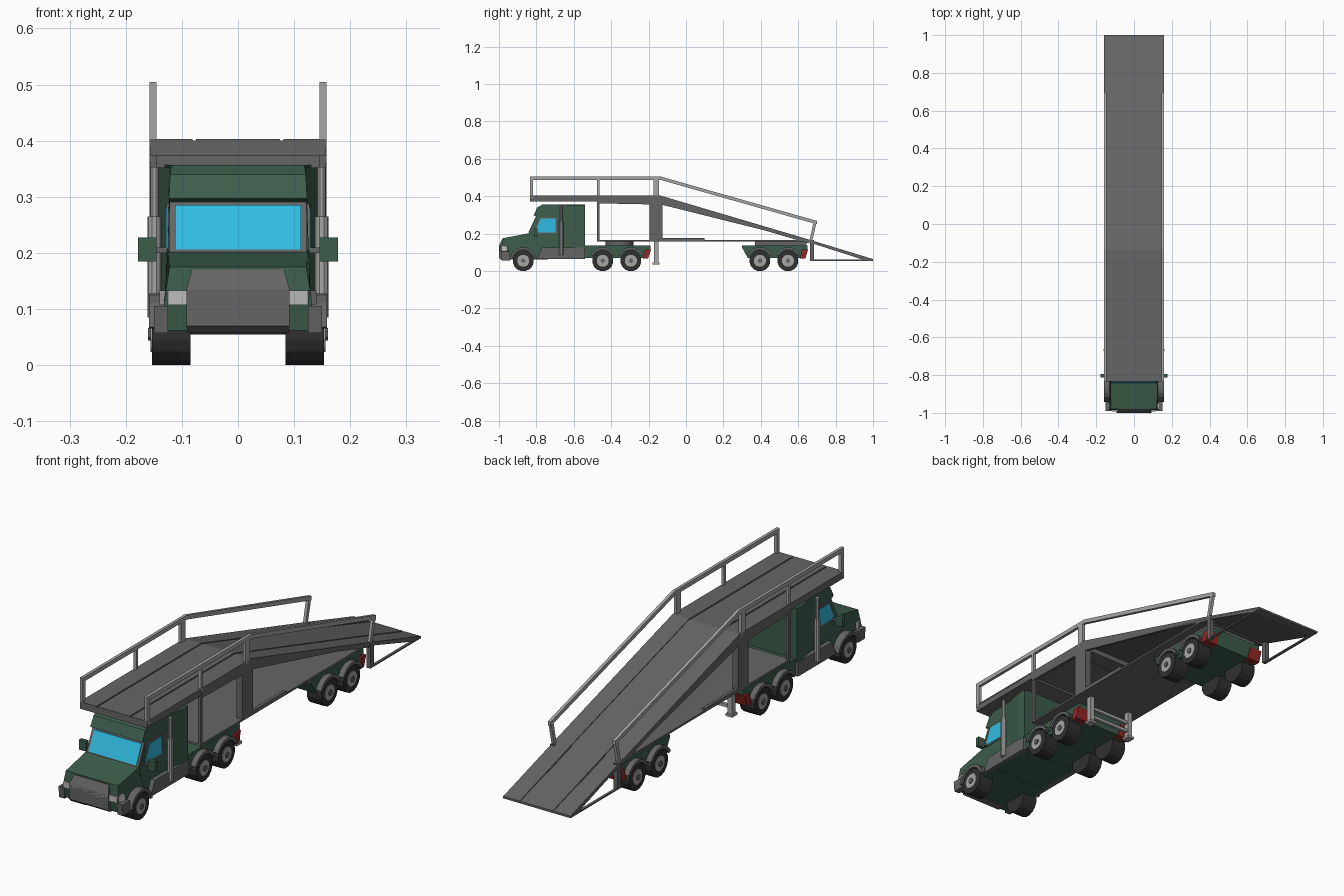
import bpy, bmesh, math

if "Cube" in bpy.data.objects:
    bpy.data.objects.remove(bpy.data.objects["Cube"])


def material(name, r, g, b):
    m = bpy.data.materials.new(name)
    m.diffuse_color = (r, g, b, 1)
    m.use_nodes = True
    m.node_tree.nodes["Principled BSDF"].inputs["Base Color"].default_value = m.diffuse_color
    return m


GREEN = material("green_paint", 0.045, 0.11, 0.07)
DARK = material("dark_steel", 0.13, 0.13, 0.13)
LIGHT = material("light_steel", 0.38, 0.38, 0.38)
RUBBER = material("rubber", 0.03, 0.03, 0.03)
LAMP = material("lamp", 0.5, 0.5, 0.5)
GLASS = material("glass", 0.03, 0.5, 0.75)
RED = material("tail_red", 0.3, 0.02, 0.02)


def solid(name, left, right, mat, mirror=False):
    """Closed solid between two matching outlines."""
    bm = bmesh.new()
    a = [bm.verts.new(p) for p in left]
    b = [bm.verts.new(p) for p in right]
    n = len(a)
    bm.faces.new(a)
    bm.faces.new(b[::-1])
    for i in range(n):
        j = (i + 1) % n
        bm.faces.new((a[j], a[i], b[i], b[j]))
    bmesh.ops.recalc_face_normals(bm, faces=bm.faces)
    me = bpy.data.meshes.new(name)
    bm.to_mesh(me)
    bm.free()
    me.materials.append(mat)
    ob = bpy.data.objects.new(name, me)
    bpy.context.collection.objects.link(ob)
    if mirror:
        ob.modifiers.new("mirror", 'MIRROR')
    return ob


def prism(name, yz, x0, x1, mat, mirror=False):
    """Side profile extruded across x."""
    return solid(name, [(x0, y, z) for y, z in yz], [(x1, y, z) for y, z in yz], mat, mirror)


def shell(name, yzw, mat):
    """Symmetric side profile with its own half width per point."""
    return solid(name, [(-w, y, z) for y, z, w in yzw], [(w, y, z) for y, z, w in yzw], mat)


def box(name, x0, x1, y0, y1, z0, z1, mat, mirror=False):
    return prism(name, [(y0, z0), (y1, z0), (y1, z1), (y0, z1)], x0, x1, mat, mirror)


def disc(name, y, z, r, x0, x1, mat, n=16):
    pts = [(y + r * math.cos(math.tau * (i + .5) / n), z + r * math.sin(math.tau * (i + .5) / n))
           for i in range(n)]
    return prism(name, pts, x0, x1, mat, True)


def column(name, x, y, r, z0, z1, mat, n=10):
    ring = [(x + r * math.cos(math.tau * i / n), y + r * math.sin(math.tau * i / n)) for i in range(n)]
    return solid(name, [(*p, z0) for p in ring], [(*p, z1) for p in ring], mat, True)


def band(top, t):
    """Profile of a strip of vertical thickness t below a path."""
    return top + [(y, z - t) for y, z in reversed(top)]


# wheels with hubs and fender arches
for i, y in enumerate((-.87, -.445, -.295, .395, .545)):
    disc(f"tire_{i}", y, .055, .055 / math.cos(math.pi / 16), .085, .153, RUBBER)
    disc(f"rim_{i}", y, .055, .033, .14, .156, LIGHT, 12)
    disc(f"hub_{i}", y, .055, .012, .15, .16, DARK, 8)
    a0, a1 = (10, 170) if i == 0 else (25, 155)
    ang = [math.radians(a0 + (a1 - a0) * k / 8) for k in range(9)]
    arch = [(y + .073 * math.cos(a), .055 + .073 * math.sin(a)) for a in ang]
    arch += [(y + .06 * math.cos(a), .055 + .06 * math.sin(a)) for a in reversed(ang)]
    prism(f"fender_{i}", arch, .11, .159, DARK, True)

# hood and cab
shell("hood", [(-.98, .062, .13), (-.988, .11, .132), (-.98, .175, .122), (-.835, .203, .125),
               (-.74, .203, .125), (-.74, .062, .13)], GREEN)
shell("cab", [(-.84, .18, .127), (-.835, .203, .125), (-.795, .29, .123), (-.815, .297, .123),
              (-.795, .34, .121), (-.765, .357, .118), (-.54, .357, .125), (-.54, .065, .132),
              (-.80, .065, .13)], GREEN)
plan = [(-.122, -.68), (.122, -.68), (.143, -.58), (.143, -.54), (-.143, -.54), (-.143, -.58)]
solid("sleeper_flare", [(x, y, .12) for x, y in plan], [(x, y, .352) for x, y in plan], GREEN)
prism("side_skirt", [(-.795, .065), (-.54, .065), (-.54, .125), (-.77, .125)], .125, .148, DARK, True)

# front end: grille, lamps, bumper corners
shell("grille", [(-.985, .058, .09), (-1, .07, .092), (-1, .135, .092), (-.983, .17, .082),
                 (-.95, .17, .082), (-.95, .058, .09)], DARK)
box("headlamp", .008, .088, -1, -.97, .107, .133, LAMP, True)
corner = [(.088, -.995), (.125, -.99), (.14, -.955), (.12, -.95), (.088, -.97)]
solid("corner_lamp", [(x, y, .107) for x, y in corner], [(x, y, .133) for x, y in corner], LAMP, True)
prism("bumper_corner", [(-.985, .057), (-.94, .057), (-.94, .105), (-.99, .105)], .125, .15, DARK, True)

# windows
slope = lambda z: -.835 + (z - .203) * .46
for nm, w, z0, z1, d, m in (("windshield_frame", .122, .2, .291, .006, DARK),
                            ("windshield", .112, .206, .285, .009, GLASS)):
    prism(nm, [(slope(z0) - d, z0), (slope(z1) - d, z1), (slope(z1) + .01, z1), (slope(z0) + .01, z0)],
          -w, w, m)
prism("side_window_frame", [(-.818, .2), (-.69, .2), (-.69, .287), (-.782, .287)], .11, .1275, DARK, True)
prism("side_window", [(-.808, .207), (-.698, .207), (-.698, .28), (-.777, .28)], .11, .129, GLASS, True)

# mirrors and exhaust stacks
box("mirror_arm", .12, .15, -.806, -.798, .2, .21, DARK, True)
box("mirror", .145, .178, -.812, -.795, .185, .227, GREEN, True)
column("exhaust_lower", .149, -.667, .0125, .085, .265, LIGHT)
column("exhaust_pipe", .149, -.667, .008, .265, .353, LIGHT)

# tractor frame, rear bogie, tail lights, coupling
prism("tractor_frame", [(-.55, .07), (-.205, .07), (-.19, .12), (-.19, .137), (-.55, .137)], -.135, .135, GREEN)
prism("rear_bogie", [(.33, .07), (.635, .07), (.65, .12), (.65, .137), (.3, .137), (.3, .125)],
      -.135, .135, GREEN)
for nm, y in (("tractor", -.19), ("trailer", .65)):
    prism(nm + "_tail_light", [(y - .04, .068), (y - .012, .068), (y + .003, .115), (y - .03, .115)],
          .085, .145, RED, True)
disc_plan = [(.08 * math.cos(math.tau * k / 16), -.355 + .075 * math.sin(math.tau * k / 16)) for k in range(16)]
solid("coupling_plate", [(*p, .135) for p in disc_plan], [(*p, .162) for p in disc_plan], DARK)
box("bogie_mount", -.12, .12, .37, .645, .135, .162, DARK)

# lower floor and uprights
box("lower_floor", -.157, .157, -.475, .655, .159, .167, DARK)
box("floor_rim", .145, .158, -.195, .1, .16, .176, DARK, True)
box("main_pillar", .13, .158, -.195, -.125, .16, .4, DARK, True)
box("pillar_crossbeam", -.157, .157, -.195, -.125, .357, .39, DARK)
box("front_post", .145, .157, -.475, -.462, .16, .38, DARK, True)

# upper deck and long ramp: base, raised strips, tapered side beams
path = [(-.835, .4), (-.135, .4), (.655, .166), (1, .061)]
prism("deck_base", band(path[:3], .018), -.157, .157, DARK)
prism("deck_front_lip", [(-.835, .373), (-.475, .373), (-.475, .398), (-.835, .398)], -.157, .157, DARK)
prism("deck_beam", [(-.475, .362), (-.13, .355), (.655, .159), (.655, .168), (-.135, .403), (-.475, .403)],
      .145, .158, DARK, True)
raised = [(y, z + .003) for y, z in path]
prism("center_strip", band(raised, .006), -.075, .075, DARK)
prism("side_strip", band(raised, .006), .081, .158, DARK, True)

# tail ramp with open triangular side frames
prism("tail_ramp", [(.65, .166), (1, .061), (1, .055), (.965, .055), (.65, .156)], -.157, .157, DARK)
box("tail_frame_bar", .147, .158, .665, 1, .055, .061, DARK, True)
box("tail_frame_post", .14, .158, .662, .685, .055, .165, DARK, True)

# handrails
prism("handrail", band([(-.835, .505), (-.135, .505), (.70, .268)], .018), .145, .158, LIGHT, True)
for i, (y0, y1) in enumerate(((-.835, -.817), (-.475, -.463), (-.175, -.145))):
    box(f"rail_post_{i}", .145, .158, y0, y1, .39, .495, LIGHT, True)
prism("rail_end_post", [(.66, .16), (.675, .16), (.70, .268), (.683, .268)], .145, .158, LIGHT, True)

# landing legs
box("landing_leg", .092, .112, -.172, -.147, .045, .16, LIGHT, True)
box("landing_foot", .086, .118, -.178, -.141, .035, .045, LIGHT, True)
for i, z in enumerate((.065, .105)):
    box(f"landing_crossbar_{i}", -.1, .1, -.166, -.153, z, z + .013, LIGHT)
